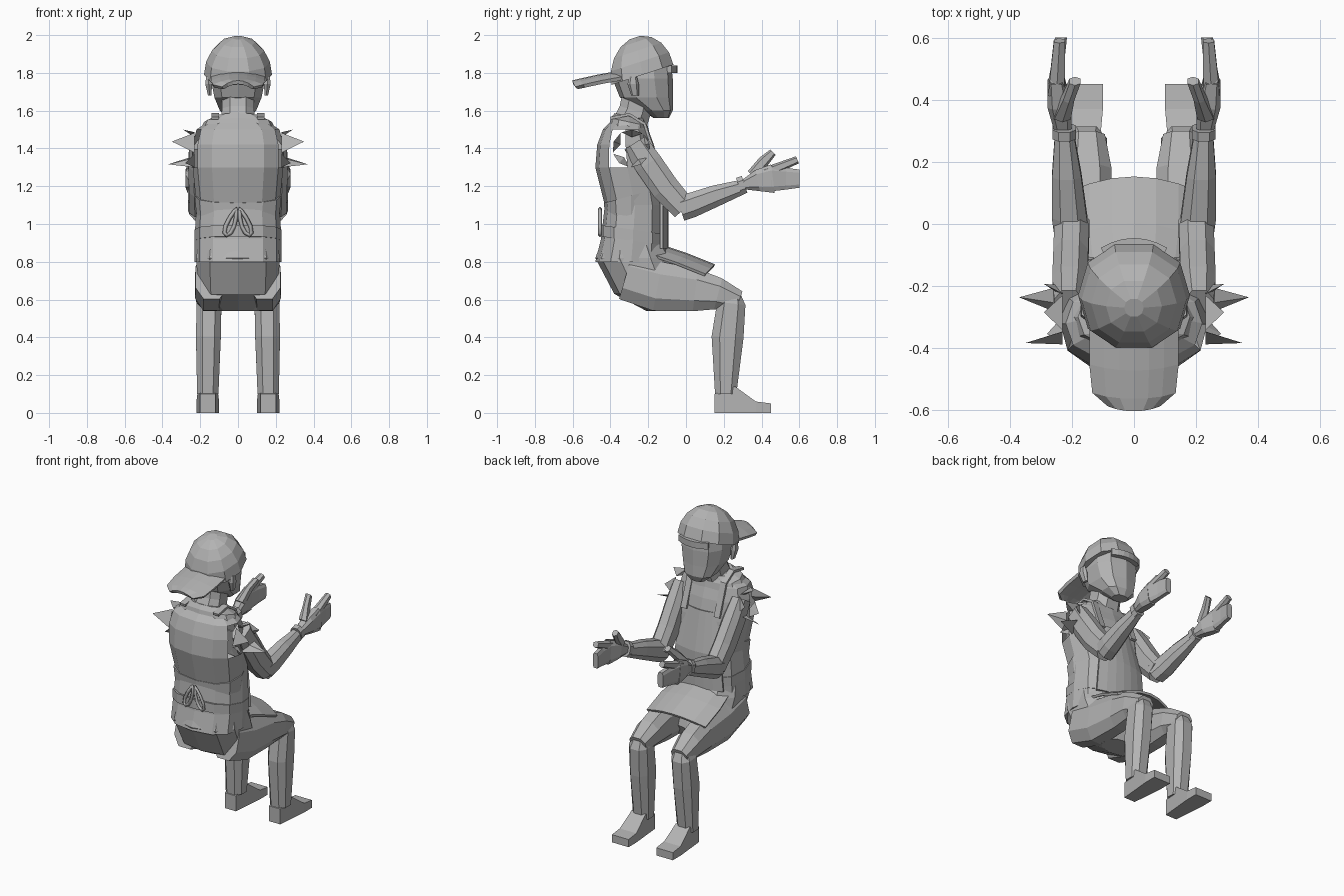
import bpy
import bmesh
from math import sin, cos, pi, tau, atan2, radians, copysign

cube = bpy.data.objects.get("Cube")
if cube:
    bpy.data.objects.remove(cube)

shade = (.45, .45, .45, 1)
grey = bpy.data.materials.new("plain_grey")
grey.use_nodes = True
grey.diffuse_color = shade
grey.node_tree.nodes["Principled BSDF"].inputs["Base Color"].default_value = shade


def build(name, points, faces, thickness=0, removed=None):
    """Make a flat shaded mesh object; removed is a rule for faces to leave out."""
    bm = bmesh.new()
    corners = [bm.verts.new(point) for point in points]
    for face in faces:
        bm.faces.new([corners[index] for index in face])
    bmesh.ops.recalc_face_normals(bm, faces=bm.faces)
    if removed:
        gone = [face for face in bm.faces if removed(face.calc_center_median())]
        bmesh.ops.delete(bm, geom=gone, context='FACES')
    mesh = bpy.data.meshes.new(name)
    bm.to_mesh(mesh)
    bm.free()
    mesh.materials.append(grey)
    part = bpy.data.objects.new(name, mesh)
    bpy.context.collection.objects.link(part)
    if thickness:
        shell = part.modifiers.new("thickness", 'SOLIDIFY')
        shell.thickness = thickness
        shell.offset = 0


def quads(rows, columns, closed):
    """Faces of a grid of points, optionally wrapping round."""
    faces = []
    for row in range(rows - 1):
        for column in range(columns if closed else columns - 1):
            a = row * columns + column
            b = row * columns + (column + 1) % columns
            faces.append((a, b, b + columns, a + columns))
    return faces


def loft(name, rings, start=0, end=0, tilt=None, sides=8, turn=.5, square=.8, removed=None):
    """Skin through rings (y, z, half width, half depth) while x runs from start to end.
    Without a tilt in degrees, each ring stands square to the path."""
    points = []
    last = len(rings) - 1
    for order, (y, z, width, depth) in enumerate(rings):
        before, after = rings[max(order - 1, 0)], rings[min(order + 1, last)]
        if tilt is None:
            lean = atan2(after[1] - before[1], after[0] - before[0]) + pi / 2
        else:
            lean = radians(tilt)
        x = start + (end - start) * order / last
        for side in range(sides):
            angle = tau * (side + turn) / sides
            across, along = [copysign(abs(value) ** square, value)
                             for value in (cos(angle), sin(angle))]
            points.append((x + width * across,
                           y + depth * along * cos(lean),
                           z + depth * along * sin(lean)))
    ends = [range(sides), range(last * sides, len(points))]
    build(name, points, quads(last + 1, sides, True) + ends, removed=removed)


def sheet(name, rows, center=0, sag_y=0, sag_z=0, thickness=.015, columns=7):
    """Cloth through rows (y, z, half width) that sags towards its sides."""
    points = []
    for y, z, width in rows:
        for column in range(columns):
            k = 2 * column / (columns - 1) - 1
            points.append((center + k * width, y + sag_y * k * k, z + sag_z * k * k))
    build(name, points, quads(len(rows), columns, False), thickness)


def armhole(middle):
    """True for the open sides of the jacket behind the arms."""
    return abs(middle.x) > .17 and 1.33 < middle.z < 1.5 and -.42 < middle.y < -.3


# jacket, collar, neck and hips
loft("torso", [(-.29, .8, .23, .19), (-.28, .92, .23, .17), (-.27, 1.1, .22, .16),
               (-.31, 1.3, .24, .17), (-.32, 1.42, .24, .15), (-.32, 1.5, .22, .12),
               (-.3, 1.56, .13, .08)], tilt=0, sides=12, turn=0, removed=armhole)
loft("collar", [(-.3, 1.5, .2, .11), (-.3, 1.54, .18, .1), (-.3, 1.57, .11, .08)],
     tilt=-12, sides=12, turn=0)
loft("jacket_hem", [(-.29, 1.05, .22, .14), (-.29, 1.15, .23, .15)], tilt=15, sides=12, turn=0)
loft("neck", [(-.31, 1.5, .1, .1), (-.27, 1.6, .09, .09), (-.25, 1.7, .09, .09)])
loft("hips", [(-.28, .9, .22, .17), (-.27, .82, .23, .21), (-.19, .63, .22, .19),
              (-.13, .54, .12, .08)], tilt=0, sides=10)

# head and domed cap with a backward brim
loft("head", [(-.13, 1.56, .05, .04), (-.15, 1.6, .1, .08), (-.21, 1.67, .13, .14),
              (-.23, 1.77, .15, .16), (-.23, 1.86, .14, .15)], tilt=0, sides=10)
dome = []
for step in range(5):
    rise = step * pi / 9
    dome.append((-.23 - .04 * sin(rise), 1.79 + .2 * sin(rise), .18 * cos(rise), .18 * cos(rise)))
loft("cap", dome, tilt=18, sides=10, turn=0, square=.9)
sheet("cap_strap", [(-.06, 1.84, .1), (-.06, 1.8, .1)], sag_y=-.03, thickness=.03)
sheet("cap_brim", [(-.36, 1.8, .14), (-.47, 1.78, .14), (-.56, 1.76, .13), (-.6, 1.75, .08)],
      sag_y=.02, sag_z=-.03, thickness=.02)

# apron
sheet("apron_skirt", [(-.12, .88, .19), (0, .84, .21), (.15, .78, .21)], sag_y=-.05, sag_z=-.05)
sheet("apron_bib", [(-.1, .87, .18), (-.1, 1.1, .16), (-.15, 1.35, .12)], sag_y=-.03)
loft("apron_belt", [(-.28, .91, .23, .18), (-.28, .97, .23, .18)], tilt=-8, sides=12, turn=0)

# everything that comes in pairs
for flip, hand in ((1, "left"), (-1, "right")):
    def pair(name, rings, start, end, **options):
        loft(name + "_" + hand, rings, flip * start, flip * end, **options)

    # legs
    pair("thigh", [(-.32, .72, .09, .13), (-.15, .67, .09, .14), (.05, .65, .08, .12),
                   (.17, .63, .08, .09), (.28, .59, .06, .06)], .14, .15)
    pair("shin", [(.25, .64, .05, .04), (.24, .58, .07, .08), (.22, .4, .07, .09),
                  (.21, .1, .06, .06)], .15, .16)
    pair("shoe", [(.15, .05, .04, .05), (.26, .07, .05, .07), (.37, .03, .06, .03),
                  (.45, .025, .06, .025)], .16, .16, tilt=90, sides=4, square=0)

    # arms
    pair("upper_arm", [(-.27, 1.43, .05, .07), (-.2, 1.32, .06, .08), (-.11, 1.19, .06, .08),
                       (-.01, 1.08, .06, .07)], .21, .2)
    pair("forearm", [(-.03, 1.08, .06, .07), (.03, 1.1, .06, .07), (.16, 1.15, .05, .06),
                     (.31, 1.2, .03, .04)], .2, .225)
    pair("wristband", [(.28, 1.2, .04, .05), (.31, 1.21, .04, .05)], .225, .225)

    # hands
    pair("palm", [(.31, 1.21, .03, .03), (.38, 1.23, .04, .06), (.46, 1.24, .03, .08)],
         .23, .25, square=.6)
    pair("fingers", [(.45, 1.24, .03, .07), (.53, 1.24, .02, .06), (.6, 1.24, .02, .05)],
         .25, .235, square=.5)
    pair("index_finger", [(.42, 1.27, .03, .03), (.59, 1.34, .02, .02)], .25, .24, sides=6)
    pair("thumb", [(.35, 1.26, .03, .03), (.41, 1.33, .02, .03), (.46, 1.38, .02, .02)],
         .23, .19, sides=6)

    # ears and apron straps
    pair("ear", [(-.27, 1.68, .01, .02), (-.28, 1.74, .02, .03), (-.28, 1.78, .01, .02)],
         .15, .16, tilt=0, sides=6)
    sheet("apron_strap_" + hand, [(-.15, 1.33, .02), (-.19, 1.44, .02), (-.22, 1.53, .02),
                                  (-.3, 1.58, .02), (-.4, 1.56, .02)],
          center=flip * .12, columns=2)

    # torn sleeve points fanned round the armhole
    for order, reach in enumerate((.14, .06, .06, .12, .05)):
        angle = order * tau / 5 - 1

        def around(offset, out, size):
            return (flip * (.23 + out), -.29 + size * cos(angle + offset),
                    1.4 + size * sin(angle + offset))
        spike = [around(-.6, 0, .1), around(.6, 0, .1), around(0, reach, .1), around(0, 0, .06)]
        build(f"torn_sleeve_{hand}_{order}", spike,
              [(0, 1, 2), (0, 1, 3), (1, 2, 3), (0, 2, 3)])

    # teardrop loops of the bow tied at the back
    bow = bpy.data.curves.new("bow_loop_" + hand, 'CURVE')
    bow.dimensions = '3D'
    bow.bevel_depth = .011
    bow.bevel_resolution = 0
    bow.materials.append(grey)
    loop = bow.splines.new('POLY')
    loop.points.add(9)
    loop.use_cyclic_u = True
    for order, point in enumerate(loop.points):
        t = order * tau / len(loop.points)
        out = .01 + .025 * (1 - cos(t)) + .03 * sin(t) * sin(t / 2)
        point.co = (flip * out, -.455, 1.01 + .07 * cos(t), 1)
    bpy.context.collection.objects.link(bpy.data.objects.new("bow_loop_" + hand, bow))
